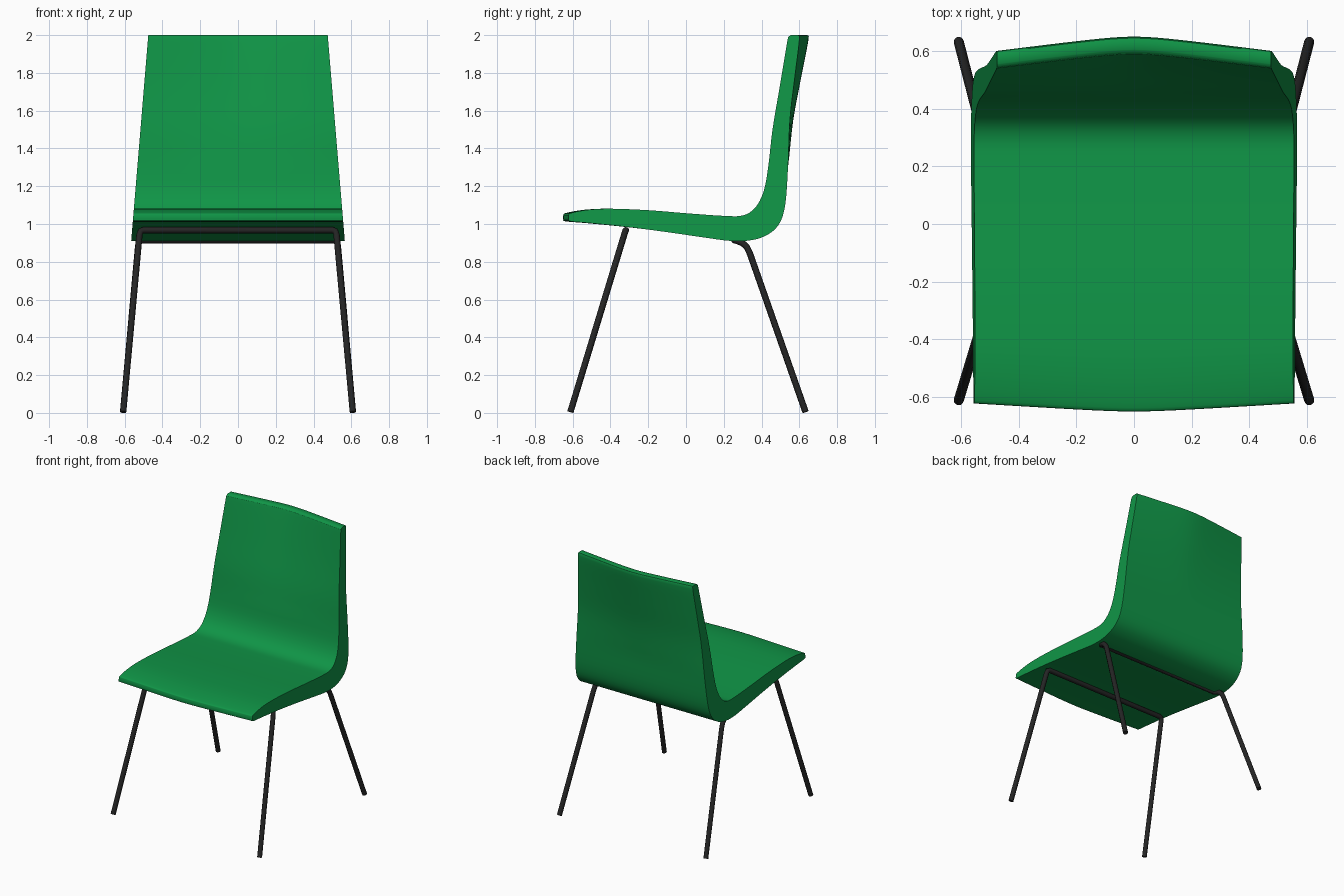
import bpy, bmesh, math
from mathutils import Vector

if "Cube" in bpy.data.objects:
    bpy.data.objects.remove(bpy.data.objects["Cube"])


def material(name, rgb):
    m = bpy.data.materials.new(name)
    m.diffuse_color = (*rgb, 1)
    m.use_nodes = True
    m.node_tree.nodes["Principled BSDF"].inputs["Base Color"].default_value = m.diffuse_color
    return m


green = material("green shell", (0.005, 0.30, 0.062))
black = material("black metal", (0.018, 0.018, 0.018))


def smooth_path(pts, steps=4):
    """Catmull-Rom curve through 2D points."""
    p = [Vector(q) for q in pts]
    p = [2 * p[0] - p[1]] + p + [2 * p[-1] - p[-2]]
    out = []
    for i in range(1, len(p) - 2):
        a, b, c, d = p[i - 1:i + 3]
        for k in range(steps):
            t = k / steps
            out.append(0.5 * (2 * b + (c - a) * t + (2 * a - 5 * b + 4 * c - d) * t * t
                              + (3 * b - a - 3 * c + d) * t ** 3))
    return out + [p[-2]]


# Side profile (y, z): sitting surface and underside, both from seat front to back top
inner = smooth_path([(-0.622, 1.045), (-0.61, 1.058), (-0.52, 1.075), (-0.4, 1.081), (-0.2, 1.073),
                     (0.0, 1.057), (0.2, 1.043), (0.30, 1.045), (0.365, 1.085), (0.41, 1.17),
                     (0.435, 1.3), (0.458, 1.5), (0.495, 1.72), (0.535, 1.96), (0.543, 1.99), (0.555, 2.0)])
outer = smooth_path([(-0.622, 1.025), (-0.61, 1.014), (-0.5, 1.004), (-0.3, 0.983), (-0.1, 0.957),
                     (0.1, 0.928), (0.23, 0.911), (0.33, 0.912), (0.42, 0.937), (0.49, 0.995),
                     (0.525, 1.1), (0.540, 1.3), (0.550, 1.55), (0.575, 1.77), (0.60, 1.975), (0.592, 2.0)])
ring = inner + outer[::-1]


def shell_point(t, y, z):
    """Place a profile point at t = -1..1 across the width, bowed at both ends."""
    s = (math.sqrt(1.04) - math.sqrt(t * t + 0.04)) / (math.sqrt(1.04) - 0.2)
    bow = 0.05 * max(0, (z - 1.3) / 0.7)
    if y < 0:
        bow = -0.028 * max(0, (-y - 0.2) / 0.42)
    half_width = 0.475 + (2 - z) * 0.083
    return (t * half_width, y + s * bow, z)


# Seat and back shell
bm = bmesh.new()
N, n = 24, len(inner)
rows = [[bm.verts.new(shell_point(-1 + 2 * i / N, *p)) for p in ring] for i in range(N + 1)]
m = len(ring)
for a, b in zip(rows, rows[1:]):
    for j in range(m):
        bm.faces.new((a[j], a[(j + 1) % m], b[(j + 1) % m], b[j]))
for r in (rows[0], rows[-1]):
    for j in range(n - 1):
        bm.faces.new((r[j], r[j + 1], r[m - 2 - j], r[m - 1 - j]))
bmesh.ops.recalc_face_normals(bm, faces=bm.faces)
mesh = bpy.data.meshes.new("seat_shell")
bm.to_mesh(mesh)
bm.free()
shell = bpy.data.objects.new("seat_shell", mesh)
bpy.context.collection.objects.link(shell)
mesh.materials.append(green)


def tube(name, half):
    """Mirror a half path (foot to crossbar end) into one bent tube."""
    path = half + [(-x, y, z) for x, y, z in half[::-1]]
    cu = bpy.data.curves.new(name, "CURVE")
    cu.dimensions = "3D"
    cu.bevel_depth = 0.0175
    cu.bevel_resolution = 2
    cu.use_fill_caps = True
    sp = cu.splines.new("POLY")
    sp.points.add(len(path) - 1)
    for p, co in zip(sp.points, path):
        p.co = (*co, 1)
    cu.materials.append(black)
    ob = bpy.data.objects.new(name, cu)
    bpy.context.collection.objects.link(ob)
    return ob


# Leg frames: two legs joined by a bar under the seat
front = tube("front_leg_frame", [(0.608, -0.612, 0.005), (0.522, -0.328, 0.94),
                                 (0.516, -0.321, 0.962), (0.50, -0.318, 0.967)])
rear = tube("rear_leg_frame", [(0.608, 0.633, 0.005), (0.532, 0.338, 0.845), (0.529, 0.322, 0.878),
                               (0.526, 0.298, 0.90), (0.523, 0.27, 0.911), (0.51, 0.255, 0.915)])

for ob in (shell, front, rear):
    bpy.ops.object.select_all(action="DESELECT")
    ob.select_set(True)
    bpy.context.view_layer.objects.active = ob
    if ob.type == "CURVE":
        bpy.ops.object.convert(target="MESH")
    bpy.ops.object.shade_smooth_by_angle(angle=math.radians(50))
